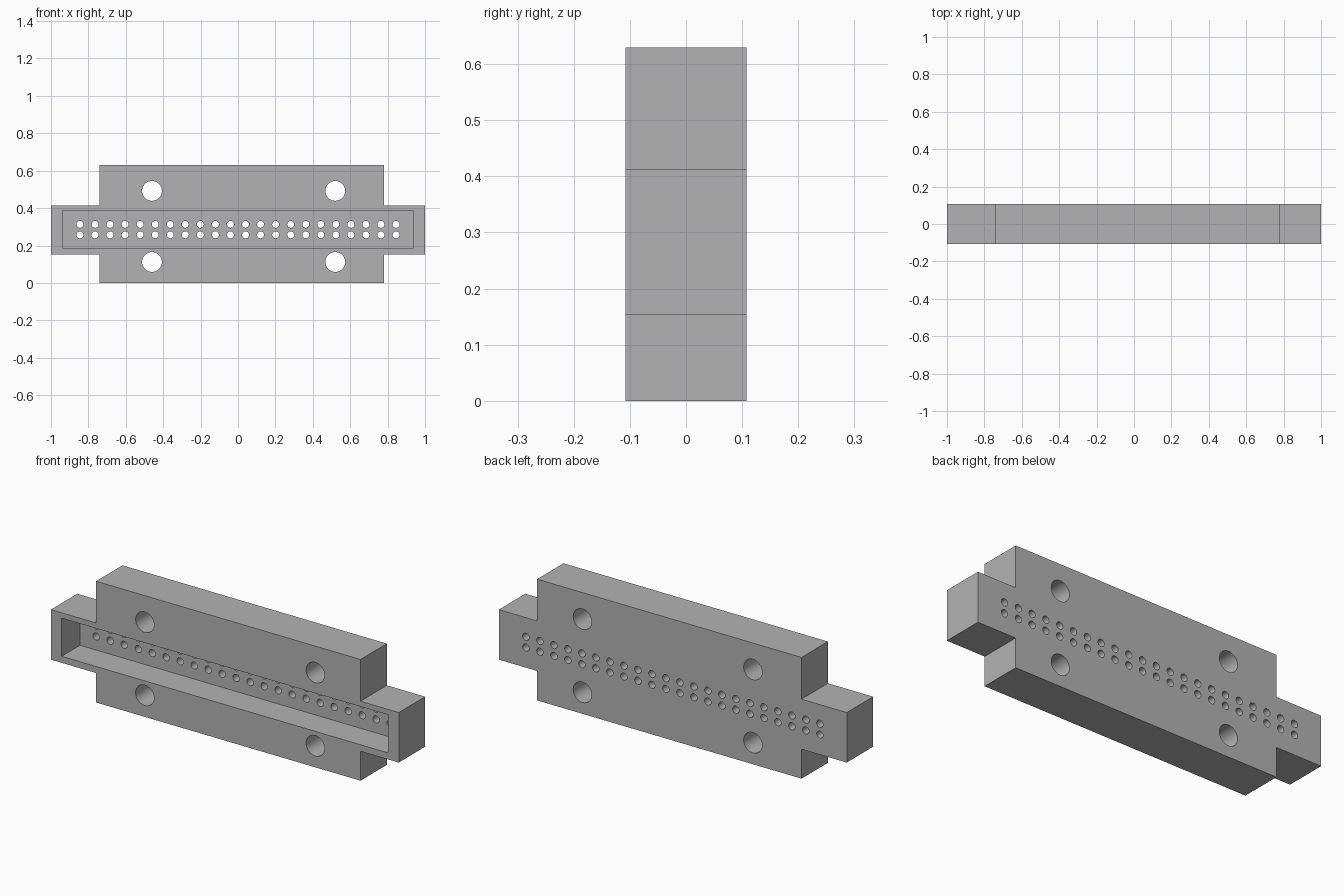
import bpy, bmesh
from math import radians
from mathutils import Matrix, Vector

cube = bpy.data.objects.get("Cube")
if cube:
    bpy.data.objects.remove(cube, do_unlink=True)

HALF = 0.108          # half thickness of the block
FLOOR_Y = 0.042       # depth of the socket floor

grey = bpy.data.materials.new("plain_grey")
grey.use_nodes = True
colour = (0.45, 0.45, 0.45, 1)
grey.diffuse_color = colour
grey.node_tree.nodes["Principled BSDF"].inputs["Base Color"].default_value = colour


def make_object(name, bm):
    bmesh.ops.recalc_face_normals(bm, faces=bm.faces)
    mesh = bpy.data.meshes.new(name)
    bm.to_mesh(mesh)
    bm.free()
    mesh.materials.append(grey)
    obj = bpy.data.objects.new(name, mesh)
    bpy.context.collection.objects.link(obj)
    return obj


def prism(name, outline, y0, y1):
    bm = bmesh.new()
    face = bm.faces.new([bm.verts.new((x, y0, z)) for x, z in outline])
    side = bmesh.ops.extrude_face_region(bm, geom=[face])["geom"]
    verts = [v for v in side if isinstance(v, bmesh.types.BMVert)]
    bmesh.ops.translate(bm, verts=verts, vec=Vector((0, y1 - y0, 0)))
    return make_object(name, bm)


def drills(name, centres, radius, sides):
    bm = bmesh.new()
    for x, z in centres:
        place = Matrix.Translation((x, 0, z)) @ Matrix.Rotation(radians(90), 4, "X")
        bmesh.ops.create_cone(bm, cap_ends=True, segments=sides, radius1=radius,
                              radius2=radius, depth=0.4, matrix=place)
    return make_object(name, bm)


# Plate with a narrower arm at each end
left, right, low, high, top = -0.74, 0.78, 0.153, 0.413, 0.63
body = prism("connector_body", [
    (left, 0), (right, 0), (right, low), (1, low), (1, high), (right, high),
    (right, top), (left, top), (left, high), (-1, high), (-1, low), (left, low)],
    -HALF, HALF)

# Long front socket, screw holes and two rows of pin holes
px, pz0, pz1 = 0.938, 0.187, 0.385
cutters = [
    prism("socket_cutter", [(-px, pz0), (px, pz0), (px, pz1), (-px, pz1)], -0.2, FLOOR_Y),
    drills("screw_hole_cutter", [(x, z) for x in (-0.46, 0.52) for z in (0.112, 0.492)],
           0.053, 40),
    drills("pin_hole_cutter", [(-0.845 + i * 1.69 / 21, z)
                               for i in range(22) for z in (0.257, 0.313)], 0.0185, 24),
]
for cutter in cutters:
    cutter.hide_render = True
    mod = body.modifiers.new(cutter.name, "BOOLEAN")
    mod.object = cutter
    mod.operation = "DIFFERENCE"
    mod.solver = "EXACT"

# Bake the cuts and discard the cutters
graph = bpy.context.evaluated_depsgraph_get()
cut_mesh = bpy.data.meshes.new_from_object(body.evaluated_get(graph))
body.modifiers.clear()
body.data = cut_mesh
for cutter in cutters:
    bpy.data.objects.remove(cutter, do_unlink=True)

# Smooth hole walls with crisp edges elsewhere
bpy.ops.object.select_all(action="DESELECT")
body.select_set(True)
bpy.context.view_layer.objects.active = body
bpy.ops.object.shade_smooth_by_angle(angle=radians(30))
